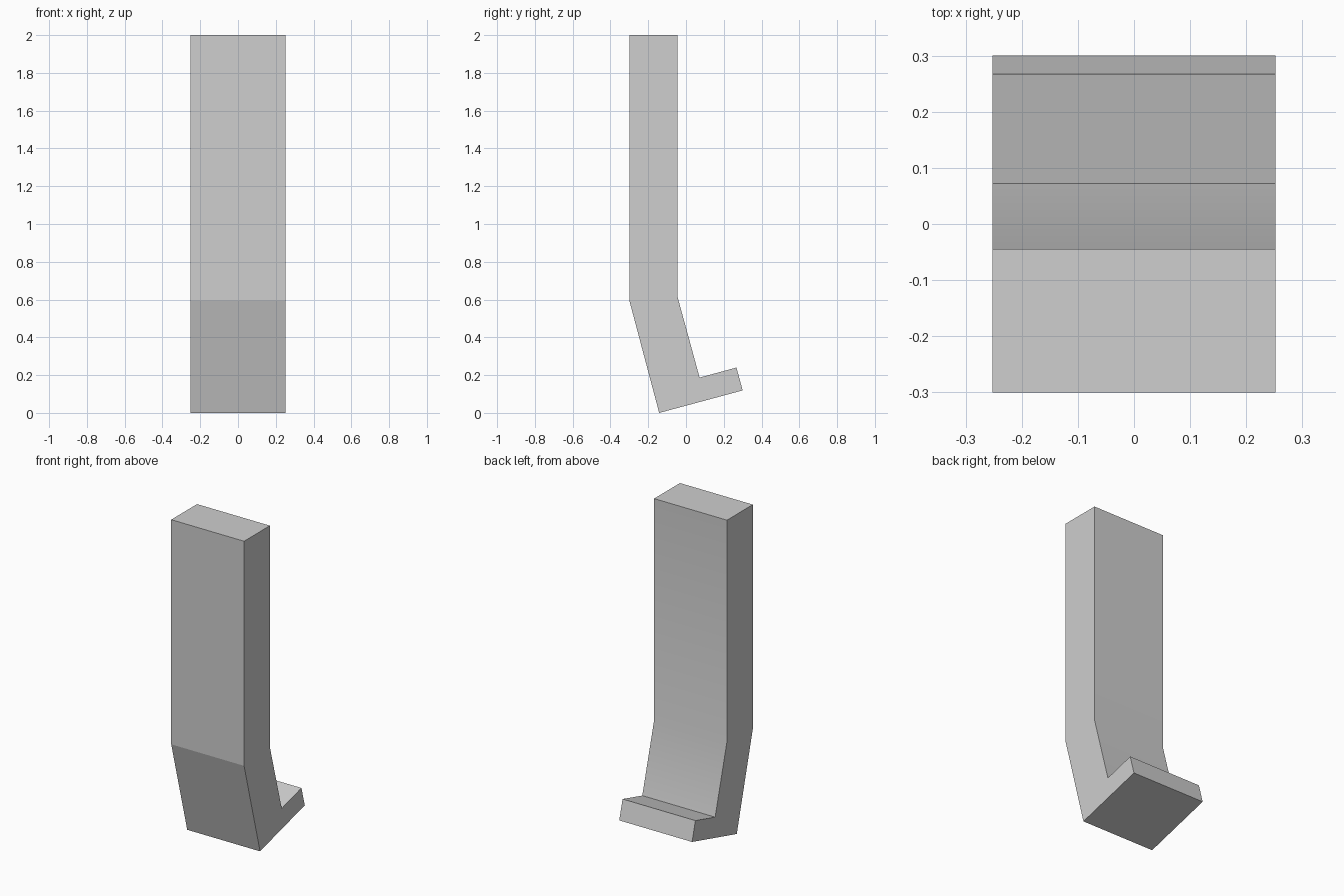
import bpy
import bmesh
import math

cube = bpy.data.objects.get("Cube")
if cube:
    bpy.data.objects.remove(cube, do_unlink=True)

# One plain grey for the whole part
grey = bpy.data.materials.new("light_grey")
grey.use_nodes = True
colour = (0.62, 0.62, 0.62, 1.0)
grey.diffuse_color = colour
grey.node_tree.nodes["Principled BSDF"].inputs["Base Color"].default_value = colour

# Side profile (y, z): upright bar, tilted lower section, short lip at the back
HALF_WIDTH = 0.252
FRONT_BEND = (-0.3, 0.595)
profile = [(-0.3, 2.0), FRONT_BEND, (-0.142, 0.0), (0.3, 0.119),
           (0.267, 0.24), (0.072, 0.187), (-0.045, 0.615), (-0.045, 2.0)]

# Extrude the profile across the width
bm = bmesh.new()
side = bm.faces.new([bm.verts.new((-HALF_WIDTH, y, z)) for y, z in profile])
result = bmesh.ops.extrude_face_region(bm, geom=[side])
moved = [v for v in result["geom"] if isinstance(v, bmesh.types.BMVert)]
bmesh.ops.translate(bm, verts=moved, vec=(2 * HALF_WIDTH, 0, 0))
bmesh.ops.recalc_face_normals(bm, faces=bm.faces[:])

mesh = bpy.data.meshes.new("hooked_bar")
bm.to_mesh(mesh)
bm.free()
mesh.materials.append(grey)
bar = bpy.data.objects.new("hooked_bar", mesh)
bpy.context.collection.objects.link(bar)

# Smooth the back bend; keep the front bend and all corners crisp
bpy.ops.object.select_all(action='DESELECT')
bar.select_set(True)
bpy.context.view_layer.objects.active = bar
bpy.ops.object.shade_smooth_by_angle(angle=math.radians(30))
for edge in mesh.edges:
    ends = [mesh.vertices[i].co for i in edge.vertices]
    if all(abs(p.y - FRONT_BEND[0]) < 0.01 and abs(p.z - FRONT_BEND[1]) < 0.01 for p in ends):
        edge.use_edge_sharp = True
